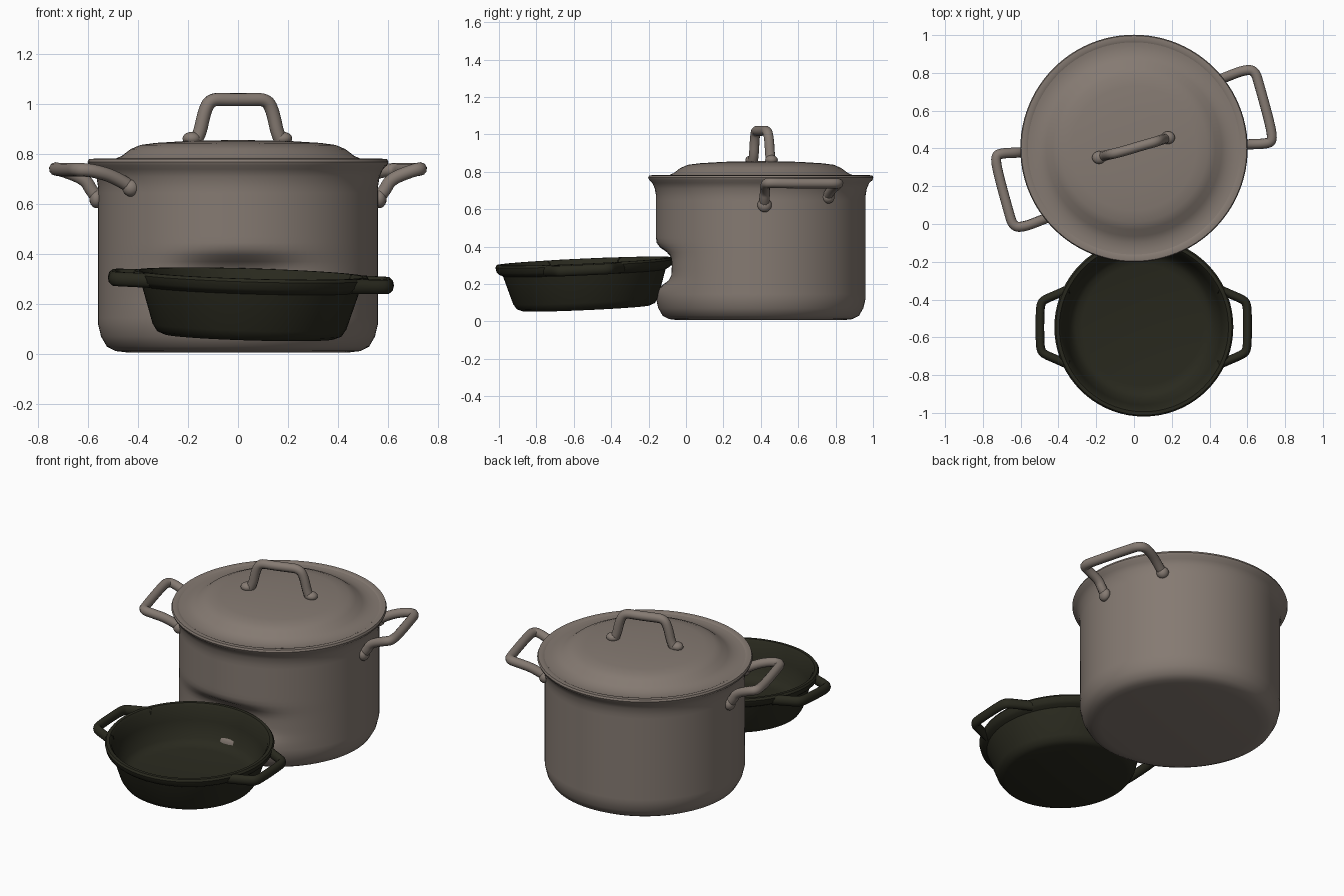
import bpy, math
from mathutils import Vector, Matrix

if "Cube" in bpy.data.objects:
    bpy.data.objects.remove(bpy.data.objects["Cube"])


def material(name, rgb):
    m = bpy.data.materials.new(name)
    m.diffuse_color = (*rgb, 1)
    m.use_nodes = True
    m.node_tree.nodes["Principled BSDF"].inputs["Base Color"].default_value = m.diffuse_color
    return m


STEEL = material("warm grey metal", (0.235, 0.195, 0.168))
IRON = material("dark olive iron", (0.022, 0.022, 0.013))


def finish(obj, mat, angle=40):
    obj.data.materials.append(mat)
    bpy.ops.object.select_all(action='DESELECT')
    obj.select_set(True)
    bpy.context.view_layer.objects.active = obj
    bpy.ops.object.shade_smooth_by_angle(angle=math.radians(angle))
    return obj


def lathe(name, profile, mat, steps=96, matrix=Matrix(), deform=None):
    """Revolve (radius, z) points about z; zero-radius ends become poles."""
    verts, faces, rings = [], [], []
    for r, z in profile:
        n = 1 if r == 0 else steps
        rings.append([len(verts) + i for i in range(n)])
        for i in range(n):
            a = 2 * math.pi * i / steps
            v = matrix @ Vector((r * math.cos(a), r * math.sin(a), z))
            verts.append(deform(v) if deform else v)
    for a, b in zip(rings, rings[1:]):
        for i in range(steps):
            j = (i + 1) % steps
            quad = [a[i % len(a)], a[j % len(a)], b[j % len(b)], b[i % len(b)]]
            faces.append(list(dict.fromkeys(quad)))
    mesh = bpy.data.meshes.new(name)
    mesh.from_pydata(verts, [], faces)
    obj = bpy.data.objects.new(name, mesh)
    bpy.context.collection.objects.link(obj)
    return finish(obj, mat)


def tube(name, points, radius, mat, matrix=Matrix(), flat=1.0):
    """Round bar along a smooth path."""
    curve = bpy.data.curves.new(name, 'CURVE')
    curve.dimensions = '3D'
    curve.bevel_depth = radius
    curve.bevel_resolution = 3
    curve.resolution_u = 6
    curve.use_fill_caps = True
    s = curve.splines.new('NURBS')
    s.points.add(len(points) - 1)
    for p, c in zip(s.points, points):
        p.co = (*c, 1)
    s.order_u = 3
    s.use_endpoint_u = True
    obj = bpy.data.objects.new(name, curve)
    bpy.context.collection.objects.link(obj)
    bpy.ops.object.select_all(action='DESELECT')
    obj.select_set(True)
    bpy.context.view_layer.objects.active = obj
    bpy.ops.object.convert(target='MESH')
    obj = bpy.context.object
    obj.data.transform(matrix @ Matrix.Diagonal((1, 1, flat, 1)))
    return finish(obj, mat, 60)


def rivet(name, loc, scale, mat):
    bpy.ops.mesh.primitive_uv_sphere_add(segments=16, ring_count=10, radius=1)
    obj = bpy.context.object
    obj.name = name
    obj.data.transform(Matrix.Translation(loc) @ Matrix.Diagonal((*scale, 1)))
    return finish(obj, mat)


POT = Matrix.Translation((0, 0.4, 0))


def dent(v):
    """Press in the front of the pot where the pan rests."""
    if v.y < 0.2:
        v.y += 0.095 * math.exp(-(v.x / 0.24) ** 2 - ((v.z - 0.29) / 0.095) ** 4)
    return v


# Pot body with rounded base and flared rim
wall = [(0.56, 0.12 + 0.025 * i) for i in range(23)]
lathe("pot_body",
      [(0, 0.006), (0.44, 0.006), (0.49, 0.012), (0.525, 0.03), (0.548, 0.07)] + wall +
      [(0.567, 0.71), (0.58, 0.74), (0.597, 0.755), (0.602, 0.768), (0.597, 0.78),
       (0.575, 0.782), (0.56, 0.775), (0.555, 0.75), (0.0, 0.75)],
      STEEL, matrix=POT, deform=dent)

# Domed lid
lathe("lid",
      [(0, 0.752), (0.562, 0.752), (0.562, 0.776), (0.54, 0.774), (0.50, 0.778),
       (0.465, 0.793), (0.43, 0.82), (0.39, 0.837), (0.33, 0.845), (0.2, 0.853), (0, 0.857)],
      STEEL, matrix=POT)

# Lid handle with its two feet
tube("lid_handle",
     [(-0.18, 0.355, 0.84), (-0.155, 0.362, 0.87), (-0.135, 0.367, 0.97),
      (-0.11, 0.372, 1.02), (-0.04, 0.39, 1.018), (0.04, 0.415, 1.018),
      (0.115, 0.435, 1.02), (0.14, 0.445, 0.97), (0.16, 0.45, 0.87), (0.18, 0.457, 0.84)],
     0.027, STEEL)
for i, (x, y) in enumerate([(-0.185, 0.352), (0.18, 0.457)]):
    rivet(f"lid_handle_foot_{i}", (x, y, 0.863), (0.037, 0.034, 0.026), STEEL)

# Side handles, the second one turned half way round the pot
side_path = [(0.55, 0.02, 0.61), (0.585, 0.02, 0.65), (0.61, 0.022, 0.70),
             (0.70, 0.025, 0.735), (0.735, 0.04, 0.742), (0.72, 0.13, 0.738),
             (0.665, 0.33, 0.738), (0.64, 0.415, 0.738), (0.58, 0.415, 0.735),
             (0.48, 0.375, 0.705), (0.40, 0.345, 0.65)]
for side, turn in (("right", 0), ("left", math.pi)):
    spin = POT @ Matrix.Rotation(turn, 4, 'Z')
    tube(f"pot_handle_{side}", side_path, 0.027, STEEL, spin)
    rivet(f"pot_handle_foot_{side}_a", spin @ Vector((0.567, 0.02, 0.622)), (0.028, 0.038, 0.038), STEEL)
    rivet(f"pot_handle_foot_{side}_b", spin @ Vector((0.428, 0.36, 0.665)), (0.035, 0.035, 0.035), STEEL)

# Shallow pan, leaning slightly back and to one side
PAN = (Matrix.Translation((0.045, -0.535, 0.07)) @
       Matrix.Rotation(math.radians(1.7), 4, 'Y') @ Matrix.Rotation(math.radians(2.6), 4, 'X'))
lathe("pan_body",
      [(0, 0), (0.34, 0), (0.37, 0.012), (0.388, 0.04), (0.435, 0.19), (0.455, 0.2),
       (0.468, 0.212), (0.474, 0.24), (0.466, 0.252), (0.448, 0.252), (0.436, 0.238),
       (0.415, 0.16), (0.385, 0.06), (0.355, 0.038), (0.32, 0.03), (0, 0.03)],
      IRON, steps=72, matrix=PAN)

# Pan loop handles
loop = [(0.40, 0.20), (0.455, 0.175), (0.515, 0.15), (0.545, 0.13), (0.55, 0.06)]
loop += [(x, -y) for x, y in reversed(loop)]
for side, s in (("right", 1), ("left", -1)):
    tube(f"pan_handle_{side}", [(s * x, y, 0.17) for x, y in loop], 0.023, IRON, PAN, flat=1.3)
